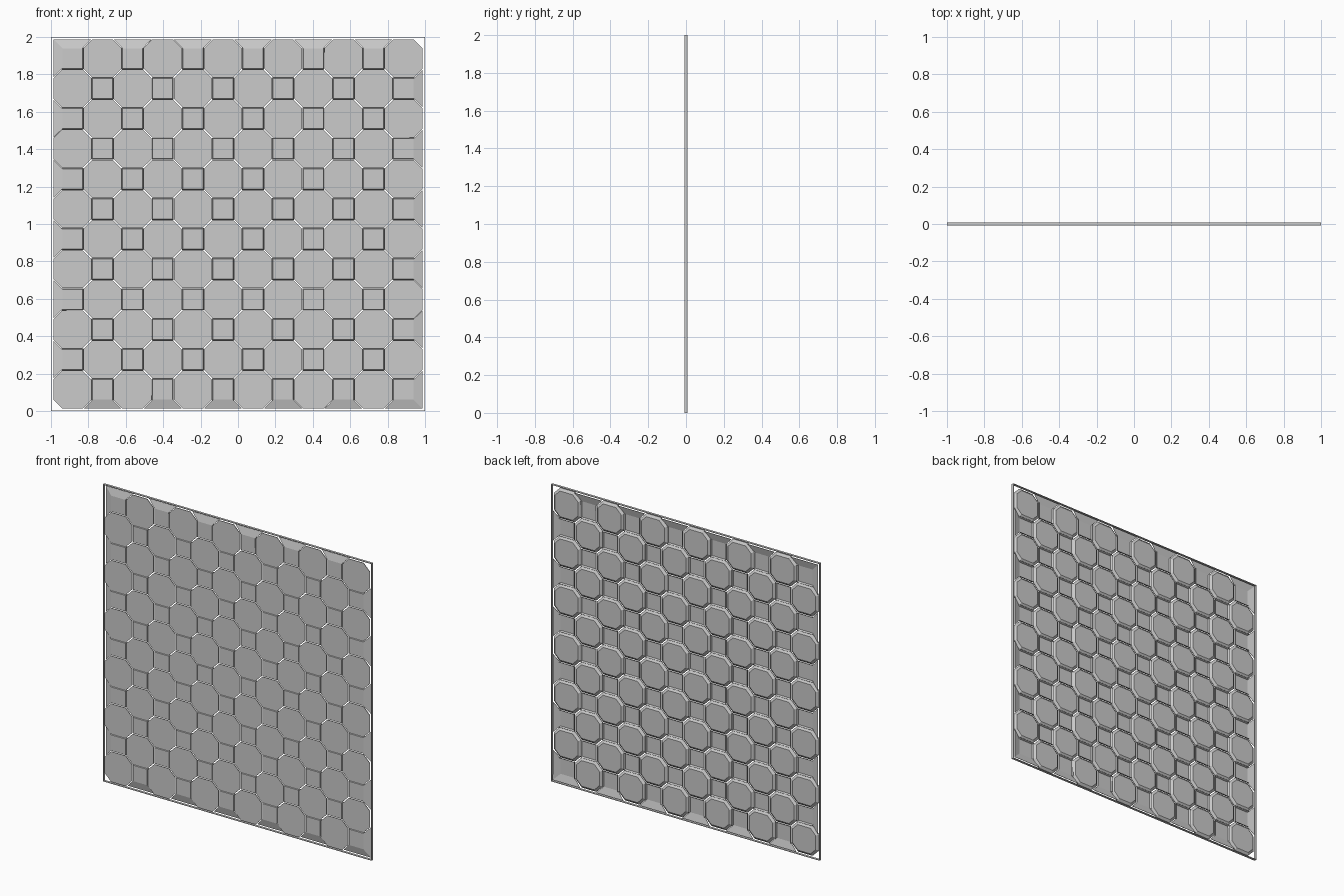
import bpy, bmesh

if "Cube" in bpy.data.objects:
    bpy.data.objects.remove(bpy.data.objects["Cube"])

N, PITCH = 12, 0.161          # grid of alternating octagons and squares
HALF, SIDE = 0.102, 0.054     # octagon half width, half length of straight side
SQ = 0.053                    # square half width
Y0, Y1 = -0.008, 0.008        # front and back of the panel


def centre(i, j):
    return (i - (N - 1) / 2) * PITCH, 1 + (j - (N - 1) / 2) * PITCH


def finish(bm, name):
    bmesh.ops.remove_doubles(bm, verts=bm.verts, dist=1e-5)
    bmesh.ops.recalc_face_normals(bm, faces=bm.faces)
    me = bpy.data.meshes.new(name)
    bm.to_mesh(me)
    bm.free()
    ob = bpy.data.objects.new(name, me)
    bpy.context.collection.objects.link(ob)
    return ob


def octagon(cx, cz, h, s, y):
    return [(cx + x, y, cz + z) for x, z in
            [(h, -s), (h, s), (s, h), (-s, h), (-h, s), (-h, -s), (-s, -h), (s, -h)]]


def loft(bm, rings, caps=True):
    rs = [[bm.verts.new(p) for p in r] for r in rings]
    n = len(rs[0])
    pairs = list(zip(rs, rs[1:])) if caps else list(zip(rs, rs[1:] + rs[:1]))
    for a, b in pairs:
        for k in range(n):
            bm.faces.new((a[k], a[(k + 1) % n], b[(k + 1) % n], b[k]))
    if caps:
        bm.faces.new(rs[0])
        bm.faces.new(rs[-1])


# Octagon tiles, bevelled towards the back
bm = bmesh.new()
for i in range(N):
    for j in range(N):
        if (i + j) % 2 == 0:
            c = centre(i, j)
            loft(bm, [octagon(*c, HALF, SIDE, Y0), octagon(*c, HALF, SIDE, Y0 + 0.004),
                      octagon(*c, HALF - 0.016, SIDE - 0.007, Y1)])
finish(bm, "octagon_tiles")

# Square dishes; outer ones flare into flaps that reach the panel border
bm = bmesh.new()
for i in range(N):
    for j in range(N):
        if (i + j) % 2 == 0:
            continue
        cx, cz = centre(i, j)
        floor = [(SQ, -SQ), (SQ, SQ), (-SQ, SQ), (-SQ, -SQ)]
        border = [i == N - 1, j == N - 1, i == 0, j == 0]

        def face(pts):
            bm.faces.new([bm.verts.new((cx + x, y, cz + z)) for x, z, y in pts])

        yf = Y0 + 0.001
        face([(x, z, yf) for x, z in floor])
        for k in range(4):
            a, b = floor[k], floor[(k + 1) % 4]
            f = HALF / SQ if border[k] else 1.09
            face([(*a, yf), (*b, yf), (b[0] * f, b[1] * f, Y1 - 0.002),
                  (a[0] * f, a[1] * f, Y1 - 0.002)])
squares = finish(bm, "square_tiles")
mod = squares.modifiers.new("thickness", 'SOLIDIFY')
mod.thickness, mod.offset = 0.002, 0

# Thin outer frame
def rect(h, y):
    return [(x, y, 1 + z) for x, z in [(h, -h), (h, h), (-h, h), (-h, -h)]]

bm = bmesh.new()
loft(bm, [rect(1, Y0), rect(1, Y1), rect(0.996, Y1), rect(0.996, Y0)], caps=False)
finish(bm, "outer_frame")
